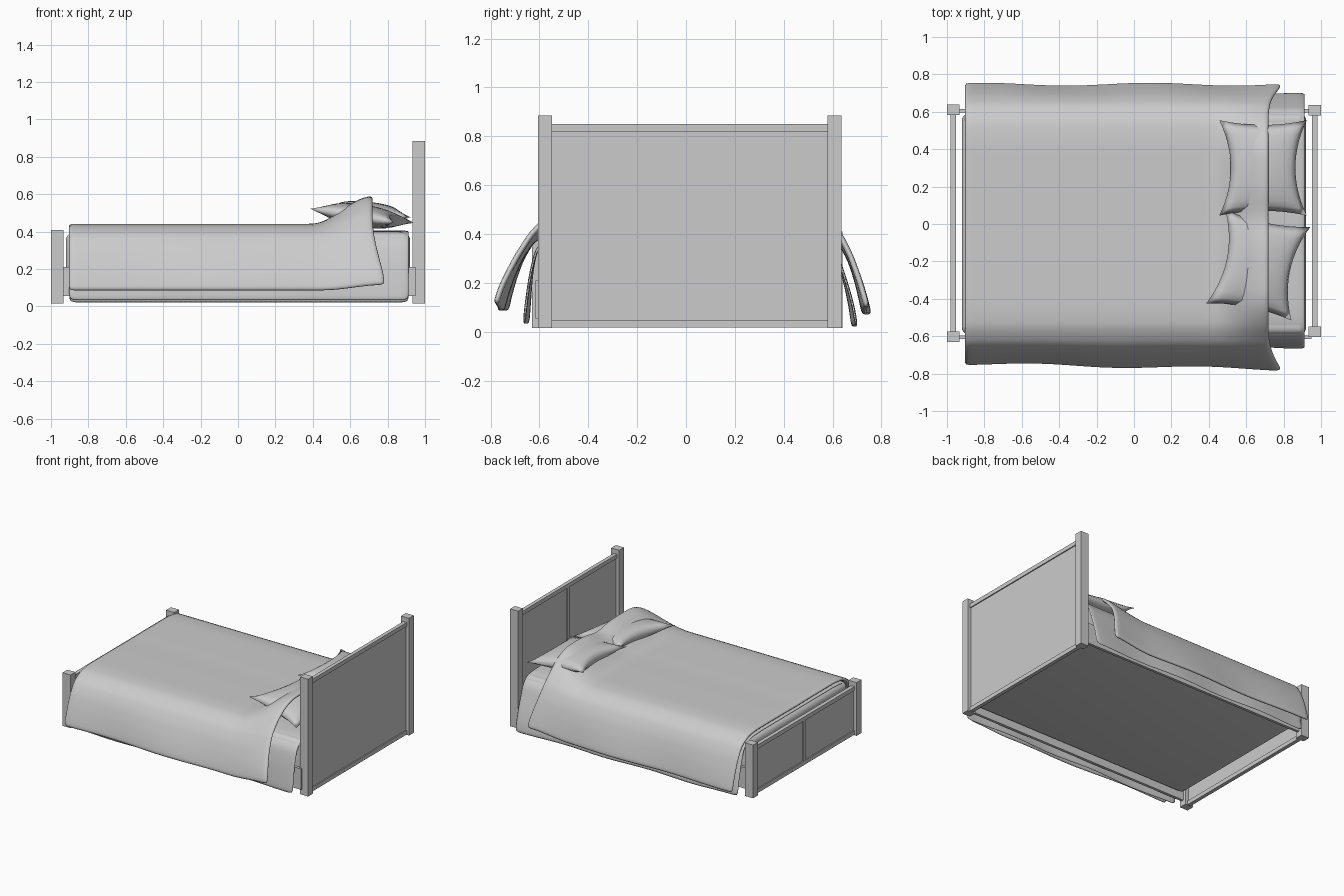
import bpy, bmesh, math
from mathutils import Vector, Matrix

cube = bpy.data.objects.get("Cube")
if cube:
    bpy.data.objects.remove(cube, do_unlink=True)

grey = bpy.data.materials.new("plain grey")
grey.use_nodes = True
grey.diffuse_color = (0.6, 0.6, 0.6, 1)
grey.node_tree.nodes["Principled BSDF"].inputs["Base Color"].default_value = (0.6, 0.6, 0.6, 1)


def add_object(name, bm, smooth=False):
    bmesh.ops.recalc_face_normals(bm, faces=bm.faces)
    mesh = bpy.data.meshes.new(name)
    bm.to_mesh(mesh)
    bm.free()
    mesh.materials.append(grey)
    for p in mesh.polygons:
        p.use_smooth = smooth
    ob = bpy.data.objects.new(name, mesh)
    bpy.context.collection.objects.link(ob)
    return ob


def box(name, x, y, z, bevel=0):
    bm = bmesh.new()
    bmesh.ops.create_cube(bm, size=1)
    for v in bm.verts:
        v.co = [a[0] + (c + 0.5) * (a[1] - a[0]) for a, c in zip((x, y, z), v.co)]
    ob = add_object(name, bm, bevel > 0)
    if bevel:
        mod = ob.modifiers.new("round", "BEVEL")
        mod.width, mod.segments = bevel, 5
    return ob


def grid_surface(nu, nv, point):
    bm = bmesh.new()
    rows = [[bm.verts.new(point(i / nu, j / nv)) for j in range(nv + 1)] for i in range(nu + 1)]
    for i in range(nu):
        for j in range(nv):
            bm.faces.new((rows[i][j], rows[i + 1][j], rows[i + 1][j + 1], rows[i][j + 1]))
    return bm


def ease(a, b, t):
    t = max(0, min(1, (t - a) / (b - a)))
    return t * t * (3 - 2 * t)


def along(points, t):
    # Position on an evenly divided polyline
    f = t * (len(points) - 1)
    i = min(int(f), len(points) - 2)
    return Vector(points[i]).lerp(Vector(points[i + 1]), f - i)


def cloth(name, point, thickness, nu=34, nv=32):
    ob = add_object(name, grid_surface(nu, nv, point), True)
    solid = ob.modifiers.new("thickness", "SOLIDIFY")
    solid.thickness, solid.offset = thickness, 0
    sub = ob.modifiers.new("soften", "SUBSURF")
    sub.levels = sub.render_levels = 1
    return ob


# Headboard and footboard: posts, rails, a centre stile and a thin panel
def end_board(name, x, posts, post_top, rail_top, inner):
    low, high = posts
    for side, y in (("right", low), ("left", high)):
        box(f"{name}_{side}_post", (x - 0.033, x + 0.033), (y - 0.028, y + 0.028), (0.015, post_top))
    span = (low + 0.02, high - 0.02)
    mid = (low + high) / 2
    box(f"{name}_panel", (x - 0.006, x + 0.006), span, (0.04, rail_top - 0.02))
    for part, z in (("top_rail", rail_top - 0.03), ("bottom_rail", 0.018)):
        box(f"{name}_{part}", (x - 0.014, x + 0.014), span, (z, z + 0.03))
    box(f"{name}_centre_stile", sorted((x, x - 0.013)), (mid - 0.016, mid + 0.016), (0.04, rail_top - 0.02))


end_board("headboard", 0.966, (-0.577, 0.608), 0.885, 0.85, -1)
end_board("footboard", -0.966, (-0.602, 0.612), 0.41, 0.375, 1)

# Side rails
for side, y in (("right", -0.605), ("left", 0.605)):
    box(f"{side}_side_rail", (-0.95, 0.95), (y - 0.01, y + 0.01), (0.055, 0.21))

box("mattress", (-0.92, 0.92), (-0.592, 0.592), (0.09, 0.395), 0.04)

# Sheet hanging over both sides of the mattress
SHEET = [(0, 0.4), (0.25, 0.4), (0.48, 0.4), (0.57, 0.385), (0.615, 0.33), (0.635, 0.23), (0.645, 0.13), (0.655, 0.02)]


def sheet_point(u, v):
    s = 2 * v - 1
    y, z = along(SHEET, abs(s))
    x = -0.905 + 1.82 * u
    hang = ease(0.55, 1, abs(s))
    y += hang * ((0.035 if s > 0 else 0) + 0.008 * math.sin(9 * x))
    return x, math.copysign(y, s), z + (0 if s > 0 else 0.012 * hang)


cloth("bed_sheet", sheet_point, 0.012)

# Duvet with flared sides, rising over the pillows at its head end
DUVET = [(0, 0.428), (0.15, 0.43), (0.3, 0.43), (0.45, 0.43), (0.55, 0.42), (0.63, 0.375),
         (0.675, 0.3), (0.705, 0.22), (0.725, 0.15), (0.74, 0.085)]


def duvet_point(u, v):
    s = 2 * v - 1
    a = abs(s)
    y, z = along(DUVET, a)
    hang = ease(0.45, 1, a)
    head = ease(0.4, 0.72, -0.9 + 1.62 * u)
    x = -0.905 + (1.625 + 0.065 * hang) * u
    y = math.copysign(y, s)
    valley = 0.03 * math.exp(-((y - 0.03) / 0.09) ** 2)
    z += head * ((0.15 - valley) * (1 - ease(0.36, 0.72, abs(y))) + 0.03 * hang)
    y += hang * (0.008 * math.sin(7 * x + s) - (0.03 * u if s < 0 else 0))
    z -= 0.015 * hang * (s > 0)
    return x, y, z


cloth("duvet", duvet_point, 0.024, 40, 36)


# Pillows with pinched corners
def pillow(name, centre, turn, tilt):
    bm = bmesh.new()
    for side in (1, -1):
        def point(u, v):
            p, q = 2 * u - 1, 2 * v - 1
            puff = max(0, (1 - p ** 2) * (1 - q ** 2)) ** 0.5
            x = 0.235 * p * (1 - 0.26 * (1 - q * q) * p * p)
            y = 0.255 * q * (1 - 0.1 * (1 - p * p) * q * q)
            return x, y, side * 0.06 * puff
        half = grid_surface(14, 14, point)
        temp = bpy.data.meshes.new("half")
        half.to_mesh(temp)
        half.free()
        bm.from_mesh(temp)
        bpy.data.meshes.remove(temp)
    bmesh.ops.remove_doubles(bm, verts=bm.verts, dist=0.0005)
    bm.transform(Matrix.Translation(centre) @ Matrix.Rotation(turn, 4, "Z") @ Matrix.Rotation(tilt, 4, "Y"))
    add_object(name, bm, True)


pillow("left_pillow", (0.69, 0.3, 0.5), 0, 0.1)
pillow("right_pillow", (0.665, -0.22, 0.485), -0.2, 0.16)
